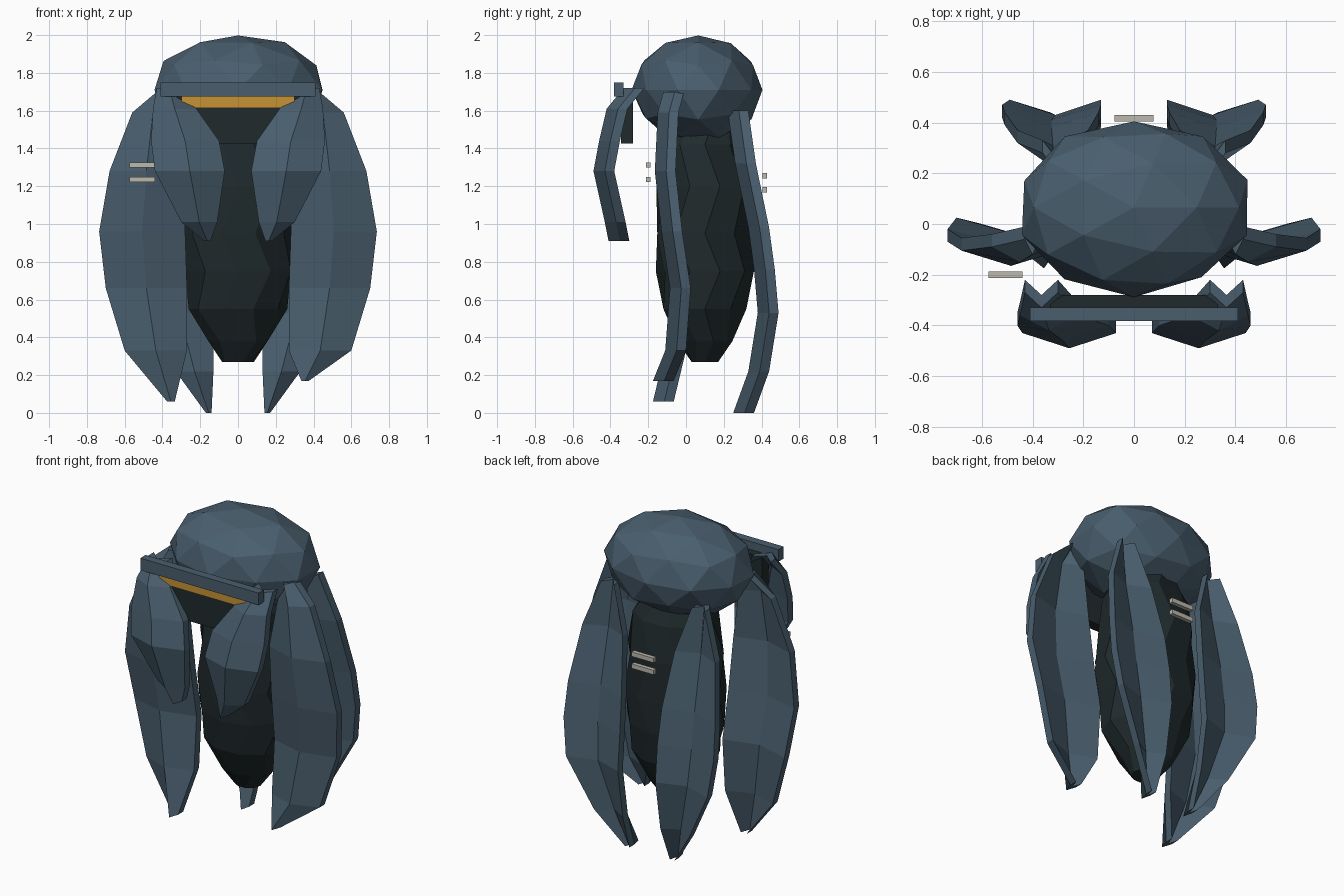
import bpy, bmesh, math, random
from mathutils import Vector

if "Cube" in bpy.data.objects:
    bpy.data.objects.remove(bpy.data.objects["Cube"])

random.seed(4)


def material(name, rgb):
    m = bpy.data.materials.new(name)
    m.diffuse_color = (*rgb, 1)
    m.use_nodes = True
    m.node_tree.nodes["Principled BSDF"].inputs["Base Color"].default_value = m.diffuse_color
    return m


SLATE = material("slate blue", (0.067, 0.112, 0.155))
DARK = material("dark green black", (0.014, 0.023, 0.025))
AMBER = material("amber", (0.56, 0.29, 0.035))
PALE = material("pale stone", (0.50, 0.48, 0.42))


def finish(bm, name, mat):
    bmesh.ops.recalc_face_normals(bm, faces=bm.faces[:])
    mesh = bpy.data.meshes.new(name)
    bm.to_mesh(mesh)
    bm.free()
    mesh.materials.append(mat)
    obj = bpy.data.objects.new(name, mesh)
    bpy.context.collection.objects.link(obj)
    return obj


def box(name, lo, hi, mat):
    bm = bmesh.new()
    bmesh.ops.create_cube(bm, size=1)
    for v in bm.verts:
        v.co = Vector([(a + b) / 2 + c * (b - a) for a, b, c in zip(lo, hi, v.co)])
    return finish(bm, name, mat)


def loft(name, rings, mat):
    """Skin a stack of closed rings and cap both ends."""
    bm = bmesh.new()
    loops = [[bm.verts.new(p) for p in ring] for ring in rings]
    n = len(loops[0])
    for a, b in zip(loops, loops[1:]):
        for i in range(n):
            j = (i + 1) % n
            bm.faces.new((a[i], a[j], b[j], b[i]))
    bm.faces.new(loops[0])
    bm.faces.new(loops[-1])
    return finish(bm, name, mat)


def leaf(name, stations, side):
    """Thick strip folded along its midrib; station = inner x, outer x, rib y, z."""
    depth, thick = 0.06, 0.05
    rings = []
    for x0, x1, y, z in stations:
        xm = (x0 + x1) / 2
        front = [(x0, y + depth), (xm, y), (x1, y + depth)]
        back = [(x, yy + thick) for x, yy in reversed(front)]
        rings.append([(side * x, yy, z) for x, yy in front + back])
    return loft(name, rings, SLATE)


# hood: faceted, slightly uneven ellipsoid
bm = bmesh.new()
bmesh.ops.create_icosphere(bm, subdivisions=2, radius=1)
for v in bm.verts:
    k = 1 + random.uniform(-0.02, 0.03)
    v.co = Vector((v.co.x * 0.46 * k, 0.065 + v.co.y * 0.345 * k,
                   min(2.0, 1.71 + v.co.z * 0.29 * k)))
finish(bm, "hood", SLATE)

# body: tapered pod
body_profile = [(0.27, 0.28), (0.38, 0.55), (0.55, 0.87), (0.75, 0.98),
                (0.95, 1.0), (1.2, 0.97), (1.42, 0.85), (1.56, 0.6)]
body_rings = []
for i, (z, s) in enumerate(body_profile):
    ring = []
    for k in range(10):
        a = math.tau * (k + 0.5 * (i % 2)) / 10
        ring.append((0.3 * s * math.cos(a), 0.1 + 0.265 * s * math.sin(a), z))
    body_rings.append(ring)
body = loft("body", body_rings, DARK)

# face: dark plate, glowing slit and brow bar
box("face_plate", (-0.33, -0.345, 1.425), (0.33, -0.28, 1.70), DARK)
box("eye_slit", (-0.30, -0.354, 1.615), (0.30, -0.345, 1.68), AMBER)
box("brow_bar", (-0.41, -0.382, 1.675), (0.41, -0.33, 1.75), SLATE)

# hanging leaves, mirrored left and right
front = [(0.30, 0.43, -0.33, 1.72), (0.22, 0.45, -0.42, 1.61), (0.10, 0.46, -0.46, 1.44),
         (0.07, 0.44, -0.49, 1.28), (0.11, 0.30, -0.43, 1.01), (0.145, 0.18, -0.41, 0.91)]
flank = [(0.37, 0.43, -0.12, 1.70), (0.34, 0.56, -0.15, 1.59), (0.29, 0.68, -0.165, 1.28),
         (0.28, 0.735, -0.13, 0.96), (0.27, 0.70, -0.085, 0.66), (0.27, 0.60, -0.11, 0.33)]
rear = [(0.27, 0.36, 0.22, 1.60), (0.18, 0.46, 0.26, 1.32), (0.14, 0.51, 0.33, 0.98),
        (0.13, 0.52, 0.36, 0.76), (0.13, 0.49, 0.38, 0.53), (0.13, 0.33, 0.33, 0.22),
        (0.14, 0.17, 0.25, 0.0)]
for side, label, tip_z in ((-1, "left", 0.06), (1, "right", 0.17)):
    leaf("front_leaf_" + label, front, side)
    leaf("flank_leaf_" + label, flank + [(0.335, 0.375, -0.175, tip_z)], side)
    leaf("rear_leaf_" + label, rear, side)

# pale marker bars in pairs
for name, x, y, half, heights in (("flank_bar", -0.507, -0.2, 0.067, (1.312, 1.236)),
                                  ("rear_bar", 0.0, 0.417, 0.076, (1.256, 1.181))):
    for i, z in enumerate(heights):
        box(f"{name}_{i + 1}", (x - half, y - 0.013, z - 0.014),
            (x + half, y + 0.013, z + 0.014), PALE)
